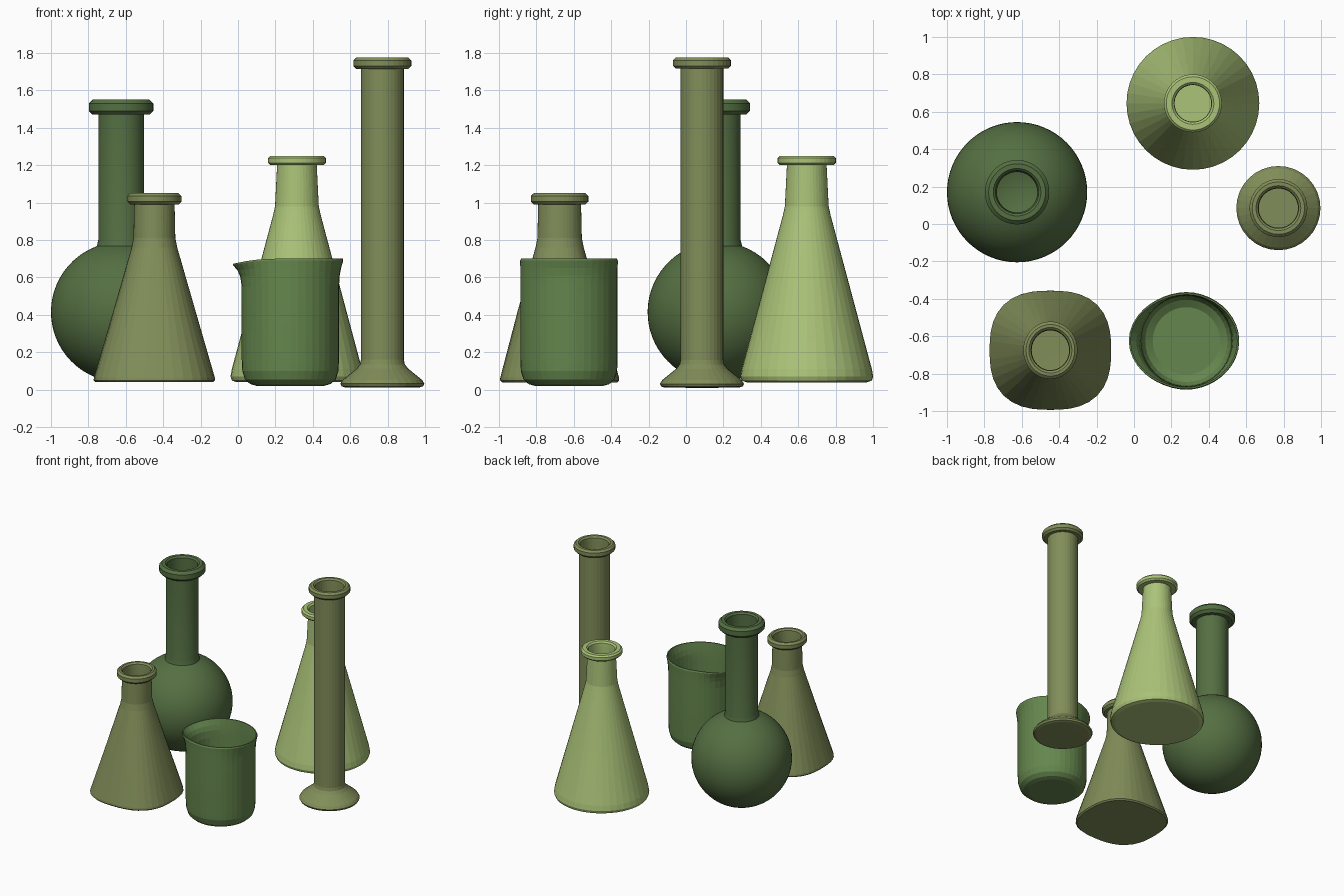
import bpy, bmesh
from math import sin, cos, pi, radians, sqrt, asin

if "Cube" in bpy.data.objects:
    bpy.data.objects.remove(bpy.data.objects["Cube"])


def material(name, rgb):
    m = bpy.data.materials.new(name)
    m.diffuse_color = (*rgb, 1)
    m.use_nodes = True
    m.node_tree.nodes["Principled BSDF"].inputs["Base Color"].default_value = m.diffuse_color
    return m


def lathe(name, centre, profile, mat, sides=32, angle=5, shape=None):
    """Spin (radius, z) points about a vertical axis; shape() may reshape a ring point."""
    bm = bmesh.new()
    rings = []
    for r, z in profile:
        if r == 0:
            rings.append([bm.verts.new((0, 0, z))])
            continue
        ring = []
        for i in range(sides):
            a = 2 * pi * i / sides
            p = shape(r, z, a) if shape else (r * cos(a), r * sin(a), z)
            ring.append(bm.verts.new(p))
        rings.append(ring)
    for lo, hi in zip(rings, rings[1:]):
        for i in range(sides):
            j = (i + 1) % sides
            if len(lo) == 1:
                bm.faces.new((lo[0], hi[j], hi[i]))
            elif len(hi) == 1:
                bm.faces.new((lo[i], lo[j], hi[0]))
            else:
                bm.faces.new((lo[i], lo[j], hi[j], hi[i]))
    bmesh.ops.recalc_face_normals(bm, faces=bm.faces)
    me = bpy.data.meshes.new(name)
    bm.to_mesh(me)
    bm.free()
    me.shade_smooth()
    me.set_sharp_from_angle(angle=radians(angle))
    me.materials.append(mat)
    ob = bpy.data.objects.new(name, me)
    ob.location = (*centre, 0)
    bpy.context.collection.objects.link(ob)
    return ob


def lip(neck, outer, inner, z0, z1):
    """Rounded collar around the mouth of a vessel."""
    b = (z1 - z0) * 0.25
    return [(neck, z0), (outer - b, z0), (outer, z0 + b), (outer, z1 - b),
            (outer - b, z1), (inner + 0.012, z1), (inner, z1 - 0.012)]


def arc(radius, cz, a0, a1, n):
    return [(radius * cos(a0 + (a1 - a0) * i / n), cz + radius * sin(a0 + (a1 - a0) * i / n))
            for i in range(n + 1)]


dark = material("dark_green", (0.09, 0.16, 0.055))
mid = material("mid_green", (0.13, 0.24, 0.075))
olive = material("olive_green", (0.22, 0.27, 0.10))
light = material("light_green", (0.41, 0.55, 0.19))

# Round-bottomed flask: ball, neck, collar and inner wall
R, N, CZ = 0.375, 0.122, 0.415
top = pi / 2 - asin(0.13 / R)
inner_top = pi / 2 - asin(0.108 / (R - 0.015))
outer = [(0, CZ - R)] + arc(R, CZ, -pi / 2, top, 28)[1:] + [(N, 0.80)]
inner = arc(R - 0.015, CZ, inner_top, -pi / 2, 20)[:-1] + [(0, CZ - R + 0.015)]
lathe("round_flask", (-0.625, 0.17), outer + lip(N, 0.172, 0.115, 1.47, 1.55) + inner,
      dark, sides=64, angle=30)

# Tall conical flask
lathe("tall_conical_flask", (0.315, 0.645),
      [(0, 0.04), (0.32, 0.04), (0.347, 0.048), (0.355, 0.07), (0.348, 0.11),
       (0.128, 0.93), (0.117, 0.98), (0.106, 1.20)]
      + lip(0.106, 0.155, 0.10, 1.20, 1.25)
      + [(0.098, 1.19), (0.108, 0.97), (0.34, 0.10), (0.32, 0.055), (0, 0.055)],
      light, sides=40)


# Short conical flask: squarish foot easing to a round neck
def squarish(r, z, a):
    t = max(0, min(1, (0.8 - z) / 0.75))
    n = 2 + 0.6 * t
    k = (abs(cos(a)) ** n + abs(sin(a)) ** n) ** (-1 / n)
    return (r * k * cos(a), r * k * sin(a) * (1.06 - 0.08 * t), z)


lathe("short_conical_flask", (-0.447, -0.675),
      [(0, 0.04), (0.315, 0.04), (0.325, 0.05), (0.323, 0.065),
       (0.22, 0.42), (0.122, 0.76), (0.112, 0.81), (0.108, 0.99)]
      + lip(0.108, 0.145, 0.103, 0.99, 1.05)
      + [(0.10, 0.98), (0.105, 0.78), (0.21, 0.42), (0.31, 0.06), (0, 0.055)],
      olive, sides=40, shape=squarish)

# Measuring cylinder with a spreading foot
lathe("measuring_cylinder", (0.772, 0.085),
      [(0, 0.01), (0.20, 0.012), (0.218, 0.018), (0.225, 0.032), (0.212, 0.052),
       (0.138, 0.112), (0.12, 0.135), (0.115, 0.16), (0.115, 1.715)]
      + lip(0.115, 0.155, 0.108, 1.715, 1.775)
      + [(0.105, 1.70), (0.105, 0.06), (0, 0.06)], olive)


# Beaker: rim drawn out into a spout on the left, slightly flared on the right
def spout(r, z, a):
    f = max(0, min(1, (z - 0.55) / 0.15)) ** 2
    c = cos(a)
    pull = f * abs(c) ** 3 * (0.052 if c < 0 else 0.025)
    drop = 0.028 * f * max(0, -c) ** 4
    return ((r + pull) * c, (r + pull) * sin(a), z - drop)


lathe("beaker", (0.28, -0.625),
      [(0, 0.02), (0.18, 0.02), (0.215, 0.03), (0.243, 0.055), (0.257, 0.10),
       (0.26, 0.16), (0.26, 0.55), (0.26, 0.61), (0.26, 0.65), (0.261, 0.69),
       (0.256, 0.70), (0.248, 0.70), (0.245, 0.65), (0.243, 0.61), (0.242, 0.55),
       (0.242, 0.16), (0.237, 0.10), (0.22, 0.065), (0.18, 0.04), (0, 0.04)],
      mid, sides=40, shape=spout)
